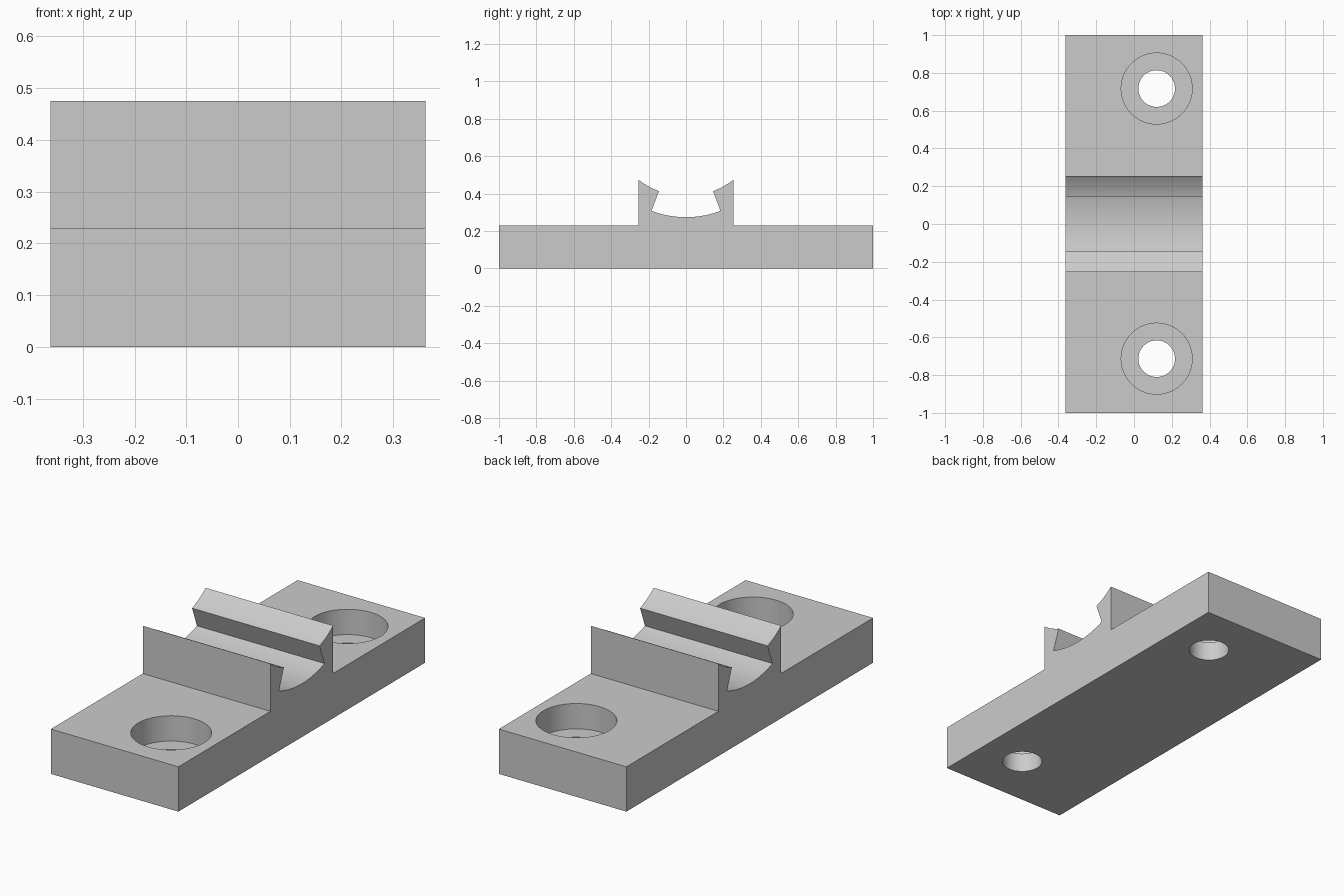
import bpy
import bmesh
from math import sin, cos, asin, radians

cube = bpy.data.objects.get("Cube")
if cube:
    bpy.data.objects.remove(cube)

HALF_X, PLATE_Z, WALL_Y, TOP_Z = 0.362, 0.23, 0.255, 0.475
ARC_Z, R_OUT, R_IN, SPLIT = 0.80, 0.526, 0.413, radians(20.5)

grey = bpy.data.materials.new("plain grey")
grey.use_nodes = True
colour = (0.6, 0.6, 0.6, 1)
grey.diffuse_color = colour
grey.node_tree.nodes["Principled BSDF"].inputs["Base Color"].default_value = colour


def arc(radius, start, end, steps):
    """Points (y, z) on an arc below the saddle centre."""
    angles = [start + (end - start) * i / steps for i in range(steps + 1)]
    return [(radius * sin(a), ARC_Z - radius * cos(a)) for a in angles]


# Side profile: plate, two hooked walls and the curved groove between them
lip = asin(WALL_Y / R_IN)
outline = [(-1, 0), (1, 0), (1, PLATE_Z), (WALL_Y, PLATE_Z)]
outline += arc(R_IN, lip, SPLIT, 10)
outline += arc(R_OUT, SPLIT, -SPLIT, 28)
outline += arc(R_IN, -SPLIT, -lip, 10)
outline += [(-WALL_Y, PLATE_Z), (-1, PLATE_Z)]

bm = bmesh.new()
face = bm.faces.new([bm.verts.new((-HALF_X, y, z)) for y, z in outline])
side = bmesh.ops.extrude_face_region(bm, geom=[face])
moved = [v for v in side["geom"] if isinstance(v, bmesh.types.BMVert)]
bmesh.ops.translate(bm, verts=moved, vec=(2 * HALF_X, 0, 0))
bmesh.ops.recalc_face_normals(bm, faces=bm.faces)
mesh = bpy.data.meshes.new("mounting_bracket")
bm.to_mesh(mesh)
bm.free()
bracket = bpy.data.objects.new("mounting_bracket", mesh)
bpy.context.collection.objects.link(bracket)
mesh.materials.append(grey)


def drill(name, y, radius, bottom, top):
    """Cut a round hole down into the plate."""
    bpy.ops.mesh.primitive_cylinder_add(
        vertices=64, radius=radius, depth=top - bottom,
        location=(0.12, y, (top + bottom) / 2))
    cutter = bpy.context.object
    cutter.name = name
    cutter.data.materials.append(grey)
    cutter.hide_render = True
    cutter.hide_set(True)
    cutter.display_type = 'WIRE'
    cut = bracket.modifiers.new(name, 'BOOLEAN')
    cut.operation = 'DIFFERENCE'
    cut.solver = 'EXACT'
    cut.object = cutter


# Counterbored screw holes
for end, y in (("front", -0.713), ("back", 0.717)):
    drill(end + "_counterbore_cutter", y, 0.188, 0.10, 0.35)
    drill(end + "_screw_hole_cutter", y, 0.097, -0.1, 0.2)

# Apply the cuts, then shade the curves smooth
bpy.ops.object.select_all(action='DESELECT')
bpy.context.view_layer.objects.active = bracket
bracket.select_set(True)
for name in [m.name for m in bracket.modifiers]:
    cutter = bracket.modifiers[name].object
    bpy.ops.object.modifier_apply(modifier=name)
    bpy.data.objects.remove(cutter)
bpy.ops.object.shade_smooth_by_angle(angle=radians(25))
